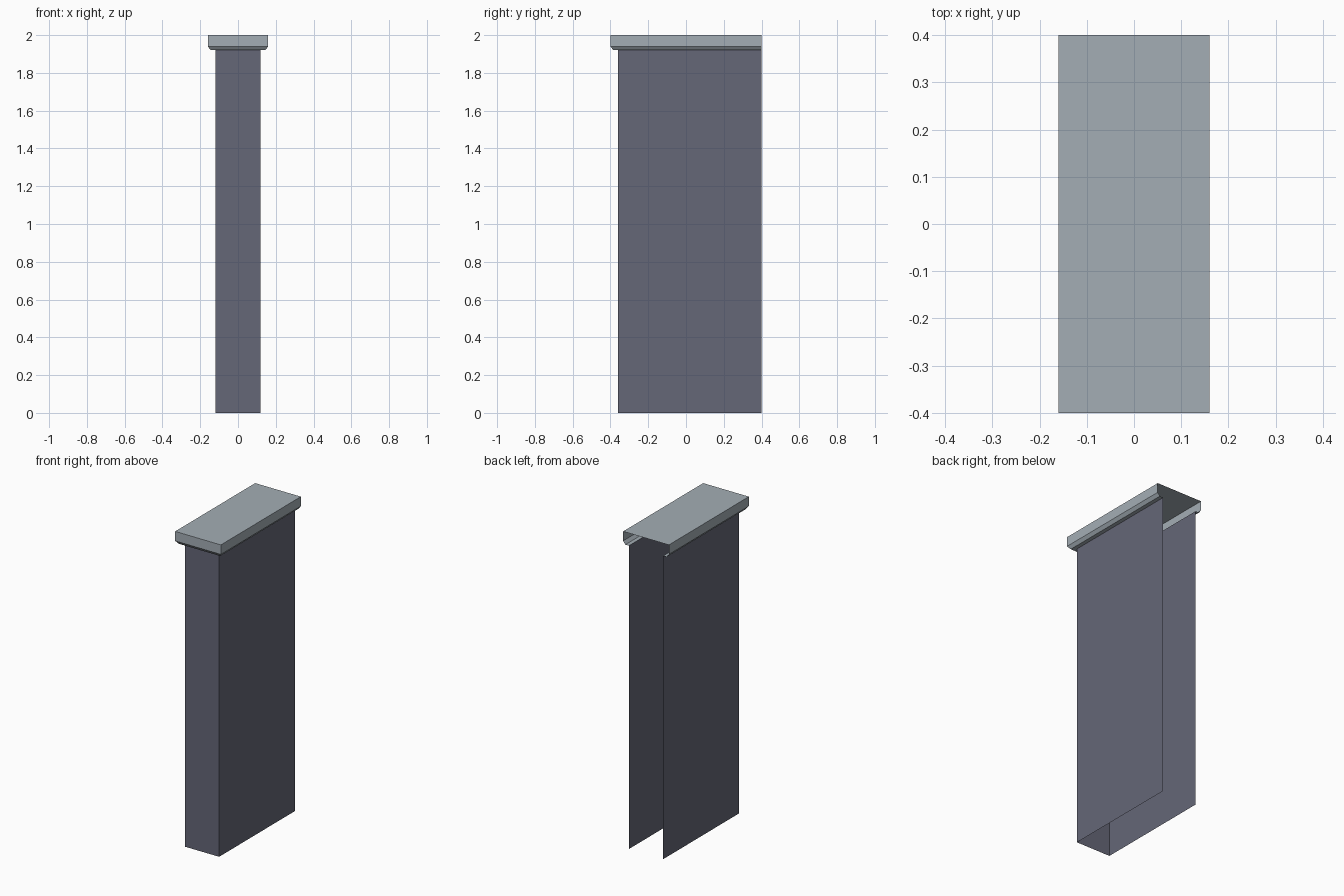
import bpy, bmesh

if "Cube" in bpy.data.objects:
    bpy.data.objects.remove(bpy.data.objects["Cube"])


def material(name, rgb):
    m = bpy.data.materials.new(name)
    m.diffuse_color = (*rgb, 1)
    m.use_nodes = True
    m.node_tree.nodes["Principled BSDF"].inputs["Base Color"].default_value = m.diffuse_color
    return m


def u_shell(name, rings, mat, back=0.4, top=False):
    """Sheet wrapping left, front and right; rings are (half width, z), back is open."""
    bm = bmesh.new()
    loops = []
    for w, z in rings:
        front = -(w + 0.24)
        loops.append([bm.verts.new((x, y, z)) for x, y in
                      ((-w, back), (-w, front), (w, front), (w, back))])
    for upper, lower in zip(loops, loops[1:]):
        for i in range(3):
            bm.faces.new((upper[i], lower[i], lower[i + 1], upper[i + 1]))
    if top:
        bm.faces.new(loops[0])
    mesh = bpy.data.meshes.new(name)
    bm.to_mesh(mesh)
    bm.free()
    mesh.materials.append(mat)
    obj = bpy.data.objects.new(name, mesh)
    bpy.context.collection.objects.link(obj)
    return obj


stone = material("shaft_dark", (0.13, 0.135, 0.185))
trim = material("cap_light", (0.37, 0.42, 0.46))

# Three-sided shaft, open at the back and bottom
u_shell("pillar_shaft", [(0.12, 1.92), (0.12, 0.0)], stone)

# Overhanging cap with a bevelled lower edge and flat return to the shaft
u_shell("pillar_cap", [(0.16, 2.0), (0.16, 1.94), (0.145, 1.92), (0.12, 1.92)],
        trim, top=True)
